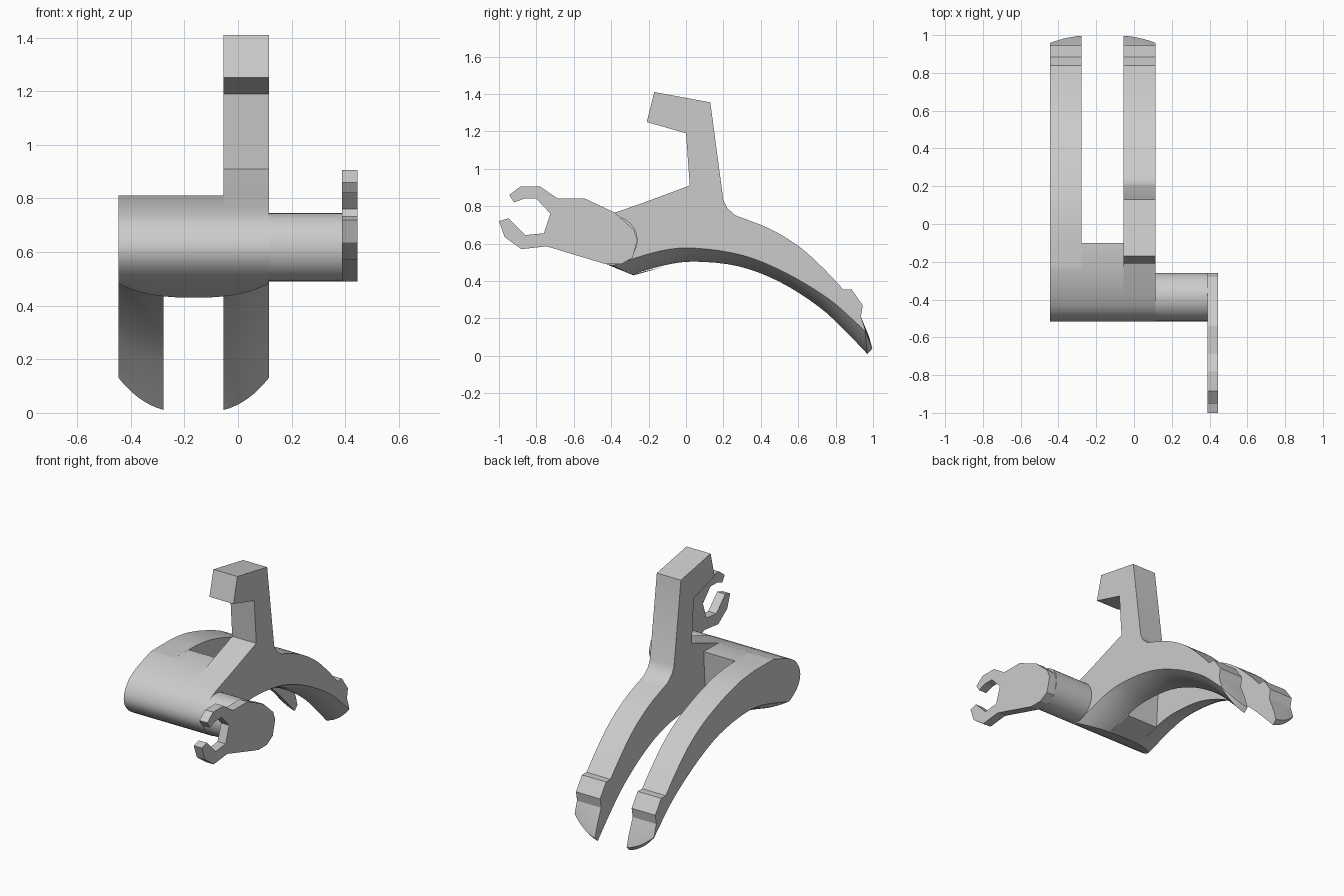
import bpy, bmesh, math

if "Cube" in bpy.data.objects:
    bpy.data.objects.remove(bpy.data.objects["Cube"])

X_MID, X_HALF = -0.165, 0.28   # centre and half width of the forked body


def spline(pts, n=4):
    """Catmull-Rom curve through points of any dimension."""
    p = [pts[0]] + list(pts) + [pts[-1]]
    out = []
    for i in range(1, len(p) - 2):
        a, b, c, d = p[i - 1:i + 3]
        for k in range(n):
            t = k / n
            out.append(tuple(0.5 * (2 * q + (r - o) * t + (2 * o - 5 * q + 4 * r - s) * t * t
                                    + (3 * q - o - 3 * r + s) * t ** 3)
                             for o, q, r, s in zip(a, b, c, d)))
    return out + [tuple(pts[-1])]


def loft(name, profile, xs, caps=True):
    """Extrude a (y, z) profile along x; 4-value points drift to an outer position."""
    bm = bmesh.new()
    rings = []
    for x in xs:
        t = min(1, abs(x - X_MID) / X_HALF) ** 2.7
        ring = []
        for p in profile:
            y, z, yo, zo = p if len(p) == 4 else p * 2
            ring.append(bm.verts.new((x, y + (yo - y) * t, z + (zo - z) * t)))
        rings.append(ring)
    n = len(profile)
    for a, b in zip(rings, rings[1:]):
        for i in range(n):
            j = (i + 1) % n
            bm.faces.new((a[i], a[j], b[j], b[i]))
    if caps:
        bm.faces.new(rings[0])
        bm.faces.new(rings[-1][::-1])
    bmesh.ops.recalc_face_normals(bm, faces=bm.faces)
    mesh = bpy.data.meshes.new(name)
    bm.to_mesh(mesh)
    bm.free()
    ob = bpy.data.objects.new(name, mesh)
    bpy.context.collection.objects.link(ob)
    return ob


def steps(a, b, n):
    return [a + (b - a) * i / n for i in range(n + 1)]


# Rounded hub front, shared by all body parts
hub = spline([(-0.38, 0.765), (-0.46, 0.722), (-0.508, 0.655), (-0.515, 0.59),
              (-0.48, 0.53), (-0.42, 0.487)], 3)
hub = [(-0.25, 0.81)] + hub

# Arched underside: centre position, then outer-edge position
under = spline([(-0.28, 0.43, -0.395, 0.482), (-0.11, 0.478, -0.14, 0.56),
                (0.05, 0.497, 0.05, 0.575), (0.28, 0.473, 0.30, 0.538),
                (0.50, 0.39, 0.53, 0.445), (0.71, 0.255, 0.755, 0.31),
                (0.85, 0.125, 0.895, 0.19), (0.97, 0.0, 0.957, 0.13)])

# Toe with its raised ridge, then the top of the leg
toe = [(1.0, 0.03, 0.958, 0.135), (0.98, 0.10, 0.955, 0.15),
       (0.935, 0.21), (0.945, 0.27), (0.885, 0.355)]
leg_top = spline([(0.84, 0.355), (0.74, 0.462), (0.61, 0.58), (0.45, 0.678), (0.265, 0.75)])
shoulder = spline([(0.265, 0.75), (0.12, 0.79), (0.0, 0.807), (-0.1, 0.811), (-0.25, 0.81)])[1:-1]
hook = [(0.22, 0.79), (0.2, 0.83), (0.13, 1.355), (-0.17, 1.41),
        (-0.21, 1.25), (0.0, 1.19), (0.02, 0.91)]

leg = hub + under + toe + leg_top
parts = [
    loft("left_leg", leg + shoulder, steps(-0.445, -0.278, 7)),
    loft("right_leg_with_hook", leg + hook, steps(-0.055, 0.115, 7)),
    # Bridge between the legs, open where it meets them
    loft("hub_bridge", hub + [under[0], (-0.12, 0.476), (-0.10, 0.811)],
         steps(-0.278, -0.055, 6), caps=False),
]

# Open clip plate
clip = [(-0.38, 0.765), (-0.54, 0.84), (-0.685, 0.84), (-0.78, 0.905), (-0.885, 0.905),
        (-0.945, 0.86), (-0.92, 0.82), (-0.865, 0.84), (-0.80, 0.84), (-0.725, 0.76),
        (-0.76, 0.655), (-0.86, 0.645), (-0.95, 0.735), (-1.0, 0.72), (-0.97, 0.635),
        (-0.88, 0.57), (-0.745, 0.585), (-0.43, 0.49), (-0.345, 0.49), (-0.285, 0.525),
        (-0.26, 0.62), (-0.28, 0.675)]
loft("clip_plate", clip, [0.388, 0.445])

# Axle from the hub to the clip
bpy.ops.mesh.primitive_cylinder_add(vertices=32, radius=0.128, depth=0.275,
                                    location=(0.2525, -0.387, 0.618),
                                    rotation=(0, math.pi / 2, 0))
axle = bpy.context.object
axle.name = "axle"
parts.append(axle)

# Smooth the curved runs and keep the corners sharp
bpy.ops.object.select_all(action='DESELECT')
for ob in parts:
    ob.select_set(True)
bpy.context.view_layer.objects.active = axle
bpy.ops.object.shade_smooth_by_angle(angle=math.radians(25))
